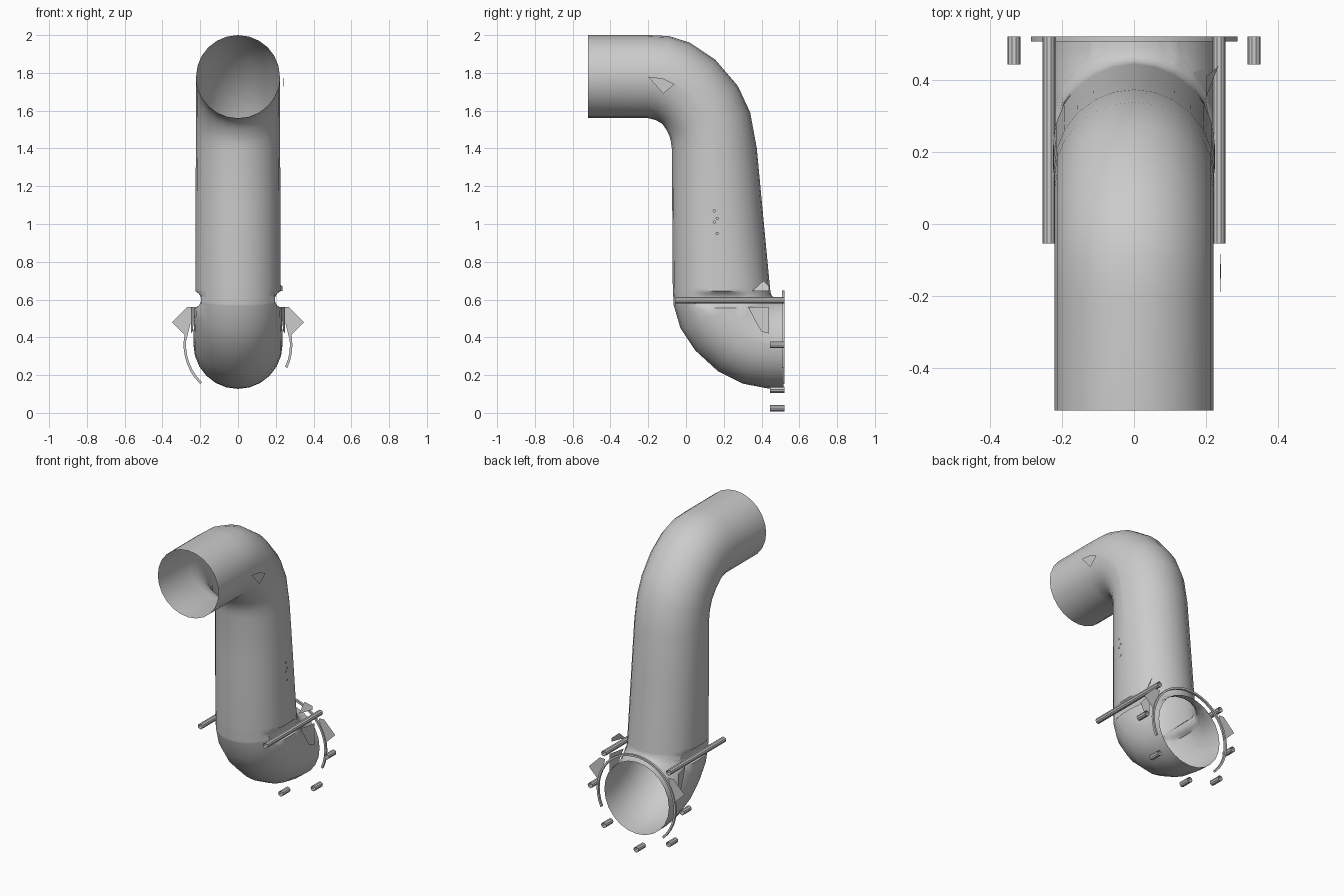
import bpy, bmesh, math
from mathutils import Vector

if "Cube" in bpy.data.objects:
    bpy.data.objects.remove(bpy.data.objects["Cube"])

grey = bpy.data.materials.new("plain grey")
grey.use_nodes = True
grey.diffuse_color = (0.6, 0.6, 0.6, 1)
grey.node_tree.nodes["Principled BSDF"].inputs["Base Color"].default_value = (0.6, 0.6, 0.6, 1)


def finish(bm, name, smooth=True):
    """Turn a bmesh into a named grey object."""
    mesh = bpy.data.meshes.new(name)
    bm.to_mesh(mesh)
    bm.free()
    mesh.materials.append(grey)
    obj = bpy.data.objects.new(name, mesh)
    bpy.context.collection.objects.link(obj)
    if smooth:
        bpy.ops.object.select_all(action="DESELECT")
        obj.select_set(True)
        bpy.context.view_layer.objects.active = obj
        bpy.ops.object.shade_smooth_by_angle(angle=math.radians(35))
    return obj


def bridge(bm, a, b, closed=True):
    n = len(a)
    for i in range(n if closed else n - 1):
        j = (i + 1) % n
        bm.faces.new((a[i], a[j], b[j], b[i]))


def section(p, q, w, n=12):
    """Slot-shaped ring between two (y, z) points, w = half width."""
    p, q = Vector((0, *p)), Vector((0, *q))
    mid, half = (p + q) / 2, (q - p).length / 2
    d = (q - p).normalized()
    r = min(w, half)
    pts = []
    for side in (1, -1):
        for i in range(n + 1):
            a = math.pi * i / n + (0 if side == 1 else math.pi)
            pts.append(mid + d * (side * (half - r) + r * math.sin(a))
                       + Vector((w * math.cos(a), 0, 0)))
    return pts


# Pipe: front/under edge, back/top edge, half width
stations = [
    ((-.52, 1.56), (-.52, 2), .222), ((-.2, 1.56), (-.2, 2), .222),
    ((-.16, 1.55), (-.09, 1.995), .222), ((-.125, 1.53), (.02, 1.96), .222),
    ((-.105, 1.50), (.155, 1.87), .222), ((-.087, 1.465), (.275, 1.73), .222),
    ((-.08, 1.435), (.34, 1.59), .222), ((-.075, 1.4), (.375, 1.4), .223),
    ((-.073, 1.1), (.403, 1.1), .225), ((-.07, .66), (.445, .66), .225),
    ((-.065, .57), (.447, .64), .227), ((-.03, .45), (.45, .63), .23),
    ((.05, .33), (.455, .62), .233), ((.17, .22), (.465, .61), .235),
    ((.3, .155), (.48, .605), .236), ((.43, .13), (.495, .602), .236),
    ((.515, .127), (.515, .6), .236)]
bm = bmesh.new()
rings = [[bm.verts.new(c) for c in section(*s)] for s in stations]
for a, b in zip(rings, rings[1:]):
    bridge(bm, a, b)
bmesh.ops.remove_doubles(bm, verts=bm.verts, dist=.0005)

# Grooves pressed into both sides around the rods
R, ROD_Z = .045, .6
for k in range(-4, 5):
    geom = bm.verts[:] + bm.edges[:] + bm.faces[:]
    bmesh.ops.bisect_plane(bm, geom=geom, plane_co=(0, 0, ROD_Z + R * k / 4),
                           plane_no=(0, 0, 1))
for v in bm.verts:
    dz = v.co.z - ROD_Z
    if abs(dz) < R and v.co.y > -.05:
        limit = .24 - math.sqrt(R * R - dz * dz)
        v.co.x = max(-limit, min(limit, v.co.x))
bmesh.ops.recalc_face_normals(bm, faces=bm.faces)
finish(bm, "pipe")


def tube(name, x, z, y0, y1, r=.018, n=10):
    """Open-ended thin tube along y."""
    bm = bmesh.new()
    ends = [[bm.verts.new((x + r * math.cos(t * math.tau / n), y,
                           z + r * math.sin(t * math.tau / n)))
             for t in range(n)] for y in (y0, y1)]
    bridge(bm, *ends)
    bmesh.ops.recalc_face_normals(bm, faces=bm.faces)
    finish(bm, name)


# Bolt circle: two long rods and five short pegs
BOLT, AXIS_Z = .335, .36
for deg in (45, 135, 180, 225, 270, 315, 0):
    a = math.radians(deg)
    long = deg in (45, 135)
    tube("long_rod" if long else "short_peg", BOLT * math.cos(a),
         AXIS_Z + BOLT * math.sin(a), -.055 if long else .445, .522)

# Partial rim round the outlet
bm = bmesh.new()
loops = []
for i in range(31):
    a = math.radians(-25 + 251 * i / 30)
    loops.append([bm.verts.new((r * math.cos(a), y, AXIS_Z + r * math.sin(a)))
                  for r, y in ((.275, .508), (.288, .508), (.288, .522), (.275, .522))])
for a, b in zip(loops, loops[1:]):
    bridge(bm, a, b)
bmesh.ops.recalc_face_normals(bm, faces=bm.faces)
finish(bm, "outlet_rim")


def plate(name, pts):
    bm = bmesh.new()
    bm.faces.new([bm.verts.new(p) for p in pts])
    finish(bm, name, False)


# Torn fins beside the outlet
for s in (1, -1):
    plate("side_fin", [(s * .225, .33, .56), (s * .25, .44, .56), (s * .25, .44, .42),
                       (s * .24, .4, .43), (s * .235, .37, .48)])
    plate("rim_fin", [(s * .23, .515, .56), (s * .27, .515, .56), (s * .35, .515, .48),
                      (s * .27, .515, .4), (s * .25, .515, .48)])
plate("upper_fin", [(.2, .35, .645), (.235, .44, .645), (.235, .44, .67), (.2, .41, .7)])

# Small marks on one side
plate("side_triangle", [(.24, -.2, 1.78), (.243, -.12, 1.77), (.243, -.06, 1.74),
                        (.24, -.12, 1.69)])
for y, z in ((.15, 1.07), (.165, 1.03), (.15, 1.01), (.165, .95)):
    plate("side_dot", [(.243, y + .009 * math.cos(t * math.tau / 6),
                        z + .009 * math.sin(t * math.tau / 6)) for t in range(6)])
